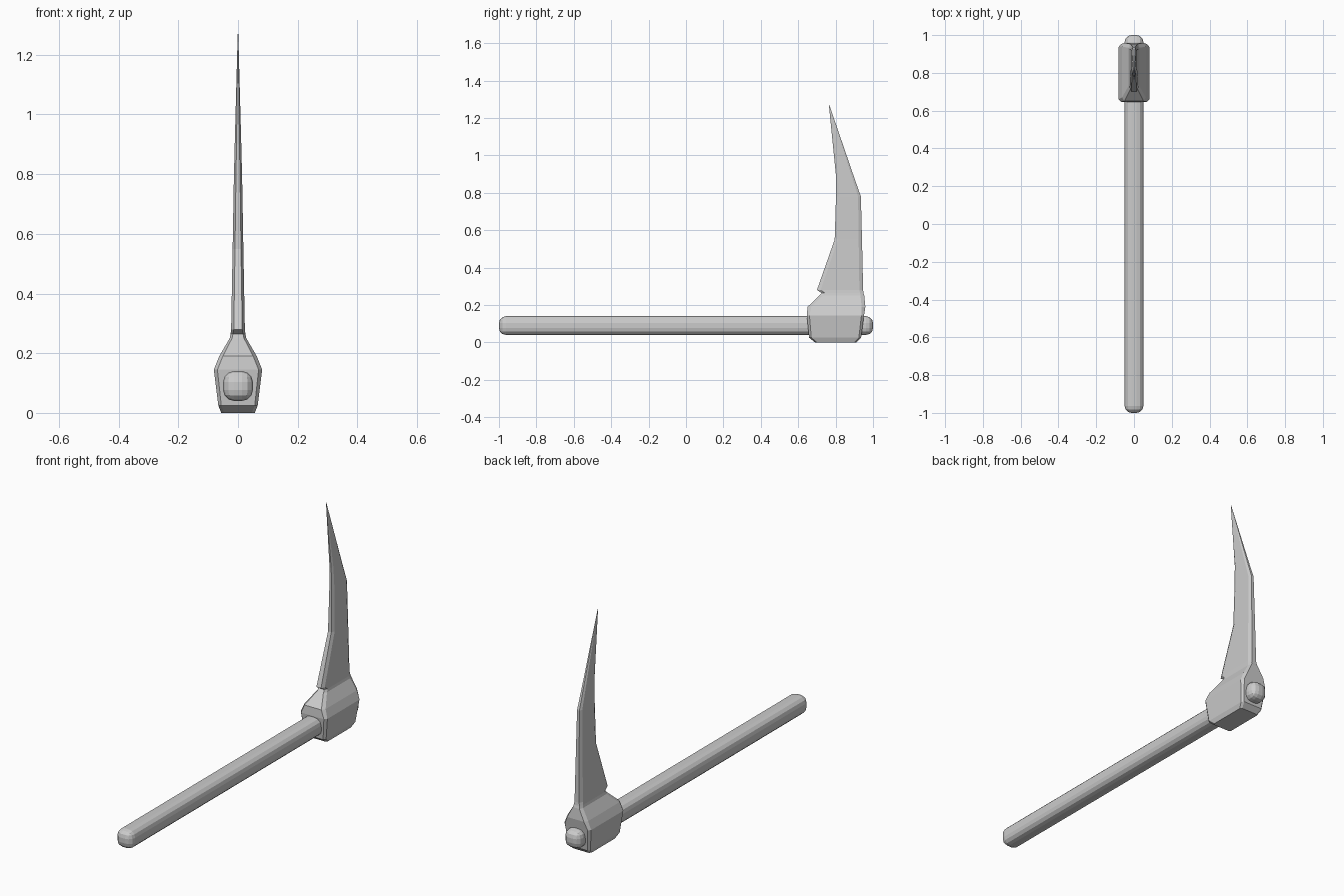
import bpy, bmesh

if "Cube" in bpy.data.objects:
    bpy.data.objects.remove(bpy.data.objects["Cube"])

# Handle: long rounded bar running front to back
bpy.ops.mesh.primitive_cube_add(size=1, location=(0, 0, 0.09))
handle = bpy.context.object
handle.name = "handle"
handle.scale = (0.1, 2.0, 0.1)
bpy.ops.object.transform_apply(location=False, rotation=False, scale=True)
bevel = handle.modifiers.new("rounding", 'BEVEL')
bevel.width = 0.037
bevel.segments = 3


def loft(name, sections):
    """Skin chamfered rectangles given as (z, front y, back y, half width, chamfer x, chamfer y)."""
    bm = bmesh.new()
    previous = None
    for i, (z, y0, y1, hx, cx, cy) in enumerate(sections):
        half = [(hx - cx, y0), (hx, y0 + cy), (hx, y1 - cy), (hx - cx, y1)]
        outline = half + [(-x, y) for x, y in reversed(half)]
        ring = [bm.verts.new((x, y, z)) for x, y in outline]
        if previous:
            for k in range(8):
                n = (k + 1) % 8
                bm.faces.new((previous[k], previous[n], ring[n], ring[k]))
        if i in (0, len(sections) - 1):
            bm.faces.new(ring)
        previous = ring
    bmesh.ops.remove_doubles(bm, verts=bm.verts, dist=0.0002)
    bmesh.ops.recalc_face_normals(bm, faces=bm.faces)
    mesh = bpy.data.meshes.new(name)
    bm.to_mesh(mesh)
    bm.free()
    obj = bpy.data.objects.new(name, mesh)
    bpy.context.collection.objects.link(obj)
    return obj


# Head: flared socket block narrowing to a collar, then the swept blade and its tip
loft("pick_head", [
    (0.000, 0.690, 0.910, 0.056, 0.010, 0.010),
    (0.025, 0.658, 0.936, 0.066, 0.010, 0.012),
    (0.145, 0.646, 0.952, 0.081, 0.012, 0.014),
    (0.190, 0.650, 0.959, 0.063, 0.012, 0.020),
    (0.250, 0.712, 0.953, 0.028, 0.008, 0.020),
    (0.264, 0.725, 0.949, 0.025, 0.008, 0.018),
    (0.280, 0.700, 0.947, 0.023, 0.009, 0.020),
    (0.550, 0.795, 0.941, 0.018, 0.008, 0.018),
    (0.780, 0.802, 0.935, 0.014, 0.007, 0.015),
    (0.900, 0.801, 0.893, 0.011, 0.006, 0.011),
    (1.270, 0.764, 0.766, 0.001, 0.0005, 0.0005),
])
